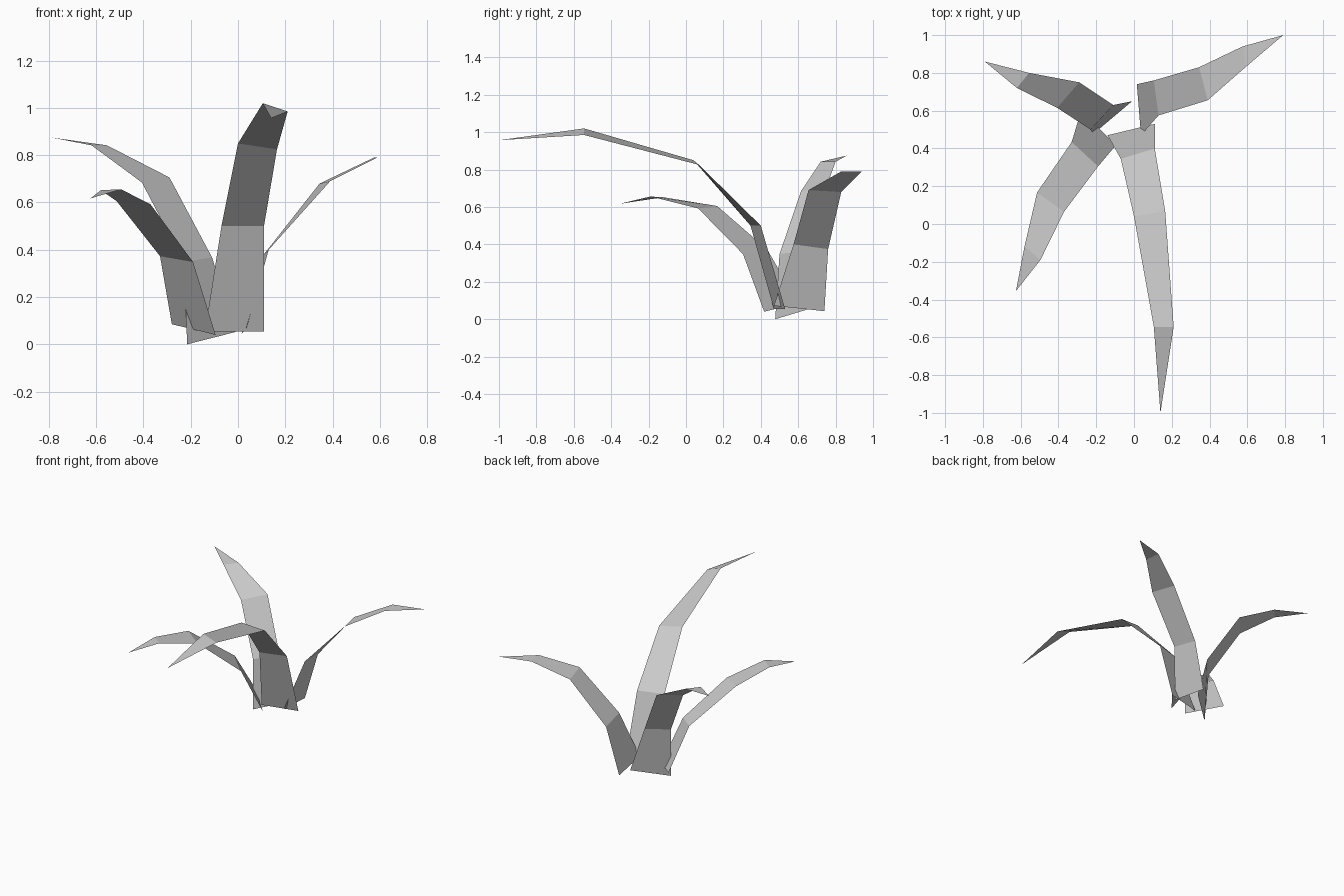
import bpy
import bmesh
from mathutils import Vector

# Remove the default cube only
default_cube = bpy.data.objects.get("Cube")
if default_cube:
    bpy.data.objects.remove(default_cube, do_unlink=True)

# One plain grey for the whole plant
leaf_grey = bpy.data.materials.new("leaf grey")
leaf_grey.use_nodes = True
grey = (0.6, 0.6, 0.6, 1)
leaf_grey.diffuse_color = grey
shader = leaf_grey.node_tree.nodes["Principled BSDF"]
shader.inputs["Base Color"].default_value = grey
shader.inputs["Roughness"].default_value = 0.9


def make_leaf(name, left_edge, right_edge, tip):
    """Flat-faced blade: quads between two edge paths, closed by a pointed tip."""
    bm = bmesh.new()
    left = [bm.verts.new(Vector(point)) for point in left_edge]
    right = [bm.verts.new(Vector(point)) for point in right_edge]
    end = bm.verts.new(Vector(tip))

    # Blade segments from the base upwards
    for i in range(len(left) - 1):
        bm.faces.new((left[i], right[i], right[i + 1], left[i + 1]))
    bm.faces.new((left[-1], right[-1], end))

    # Turn the upper side of the blade outwards
    bm.normal_update()
    if sum(face.normal.z for face in bm.faces) < 0:
        bmesh.ops.reverse_faces(bm, faces=bm.faces[:])

    mesh = bpy.data.meshes.new(name)
    bm.to_mesh(mesh)
    bm.free()
    mesh.materials.append(leaf_grey)
    leaf = bpy.data.objects.new(name, mesh)
    bpy.context.scene.collection.objects.link(leaf)
    return leaf


# Long leaf arching to the front
make_leaf(
    "front_leaf",
    left_edge=[(-.14, .47, .055), (-.07, .345, .5), (0, .04, .85), (.105, -.545, 1.02)],
    right_edge=[(.11, .53, .055), (.11, .4, .5), (.165, .07, .825), (.21, -.545, .985)],
    tip=(.14, -1, .957),
)

# Leaf reaching to the back left
make_leaf(
    "back_left_leaf",
    left_edge=[(.015, .74, .043), (.105, .76, .375), (.345, .83, .68), (.575, .94, .79)],
    right_edge=[(.037, .47, .072), (.13, .575, .4), (.39, .655, .69), (.59, .83, .79)],
    tip=(.79, 1, .79),
)

# Leaf reaching to the back right
make_leaf(
    "back_right_leaf",
    left_edge=[(-.215, .477, 0), (-.23, .5, .348), (-.407, .615, .685), (-.62, .72, .842)],
    right_edge=[(-.01, .65, .052), (-.11, .63, .368), (-.29, .75, .706), (-.555, .8, .842)],
    tip=(-.79, .86, .875),
)

# Short leaf drooping to the front right
make_leaf(
    "front_right_leaf",
    left_edge=[(-.28, .6, .085), (-.33, .434, .373), (-.513, .167, .605), (-.58, -.12, .652)],
    right_edge=[(-.095, .418, .04), (-.19, .305, .348), (-.37, .065, .592), (-.495, -.19, .656)],
    tip=(-.625, -.355, .617),
)
